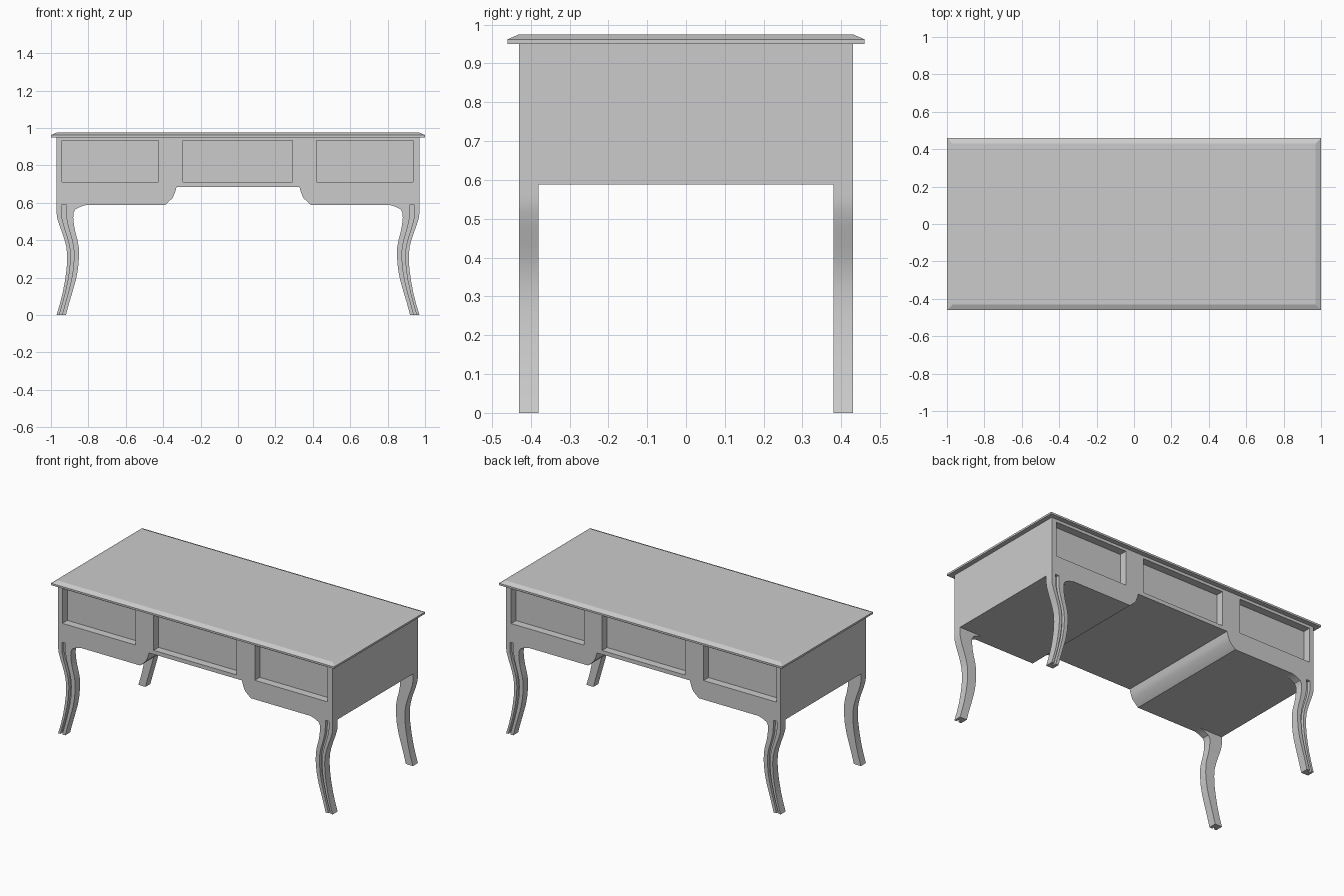
import bpy, bmesh

if "Cube" in bpy.data.objects:
    bpy.data.objects.remove(bpy.data.objects["Cube"])


def make_object(name, verts, faces, smooth=False):
    me = bpy.data.meshes.new(name)
    me.from_pydata(verts, [], faces)
    bm = bmesh.new()
    bm.from_mesh(me)
    bmesh.ops.recalc_face_normals(bm, faces=bm.faces)
    bm.to_mesh(me)
    bm.free()
    ob = bpy.data.objects.new(name, me)
    bpy.context.collection.objects.link(ob)
    if smooth:
        bpy.ops.object.select_all(action='DESELECT')
        ob.select_set(True)
        bpy.context.view_layer.objects.active = ob
        bpy.ops.object.shade_smooth_by_angle(angle=0.6)
    return ob


def loft(name, rings, smooth=False):
    """Skin equal-sized closed rings and cap both ends."""
    n = len(rings[0])
    verts = [p for r in rings for p in r]
    faces = [tuple(range(n)), tuple(range(len(verts) - n, len(verts)))]
    for k in range(len(rings) - 1):
        for i in range(n):
            j = (i + 1) % n
            faces.append((k * n + i, k * n + j, (k + 1) * n + j, (k + 1) * n + i))
    return make_object(name, verts, faces, smooth)


def rect(hx, hy, z):
    return [(-hx, -hy, z), (hx, -hy, z), (hx, hy, z), (-hx, hy, z)]


# Desk top with a sloped upper edge
loft("desk_top", [rect(1.0, 0.46, 0.95), rect(1.0, 0.46, 0.962),
                  rect(0.97, 0.43, 0.975)])

# Body with a raised knee opening
half = [(0.97, 0.95), (0.97, 0.588), (0.39, 0.588), (0.35, 0.625),
        (0.337, 0.655), (0.328, 0.685)]
profile = half + [(-x, z) for x, z in reversed(half)]
body = loft("desk_body", [[(x, y, z) for x, z in profile] for y in (-0.43, 0.43)], True)

# Drawer recesses on the front and back
verts, faces = [], []
for x0, x1 in ((-0.94, -0.425), (-0.295, 0.292), (0.42, 0.935)):
    for s in (-1, 1):
        b = len(verts)
        y0, y1 = sorted((s * 0.38, s * 0.5))
        verts += [(x, y, z) for z in (0.71, 0.932)
                  for x, y in ((x0, y0), (x1, y0), (x1, y1), (x0, y1))]
        faces += [tuple(b + i for i in f) for f in (
            (0, 1, 2, 3), (4, 5, 6, 7), (0, 1, 5, 4),
            (1, 2, 6, 5), (2, 3, 7, 6), (3, 0, 4, 7))]
cutter = make_object("drawer_cutter", verts, faces)
cutter.hide_render = True
cutter.hide_viewport = True
cut = body.modifiers.new("drawers", 'BOOLEAN')
cut.operation = 'DIFFERENCE'
cut.solver = 'EXACT'
cut.object = cutter

# Curved legs: height, outer x, inner x
stations = [(0.0, 0.97, 0.92), (0.06, 0.952, 0.904), (0.12, 0.937, 0.886),
            (0.19, 0.924, 0.866), (0.25, 0.916, 0.855), (0.31, 0.913, 0.85),
            (0.36, 0.917, 0.851), (0.40, 0.927, 0.858), (0.44, 0.94, 0.869),
            (0.48, 0.955, 0.877), (0.52, 0.967, 0.881), (0.545, 0.97, 0.88),
            (0.565, 0.97, 0.87), (0.578, 0.97, 0.845), (0.586, 0.97, 0.82),
            (0.59, 0.97, 0.80)]


def leg(name, sx, sy):
    rings = []
    for z, o, i in stations:
        w = min(o - i, 0.09)
        g1, g2 = o - 0.3 * w, o - 0.58 * w      # groove edges on the outward face
        section = [(o, 0.43), (g1, 0.43), (g1, 0.41), (g2, 0.41), (g2, 0.43),
                   (i, 0.43), (i, 0.38), (o, 0.38)]
        rings.append([(sx * x, sy * y, z) for x, y in section])
    loft(name, rings, True)


for sx, side in ((-1, "left"), (1, "right")):
    for sy, end in ((-1, "front"), (1, "back")):
        leg(f"{end}_{side}_leg", sx, sy)
